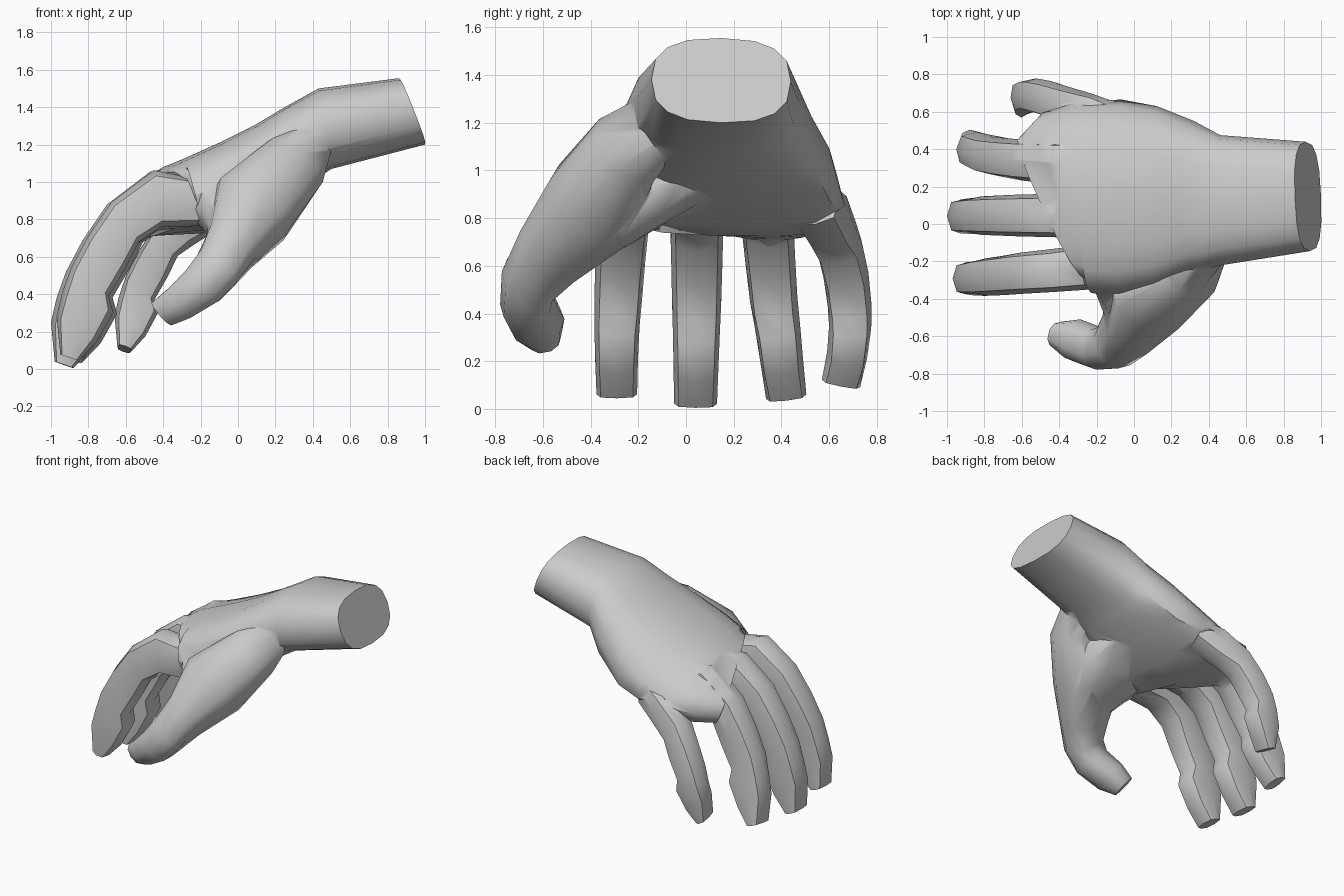
import bpy, bmesh, math
from mathutils import Vector

if "Cube" in bpy.data.objects:
    bpy.data.objects.remove(bpy.data.objects["Cube"])


def loft(name, sections, sides, power):
    """Skin rings; each ring is (back point, palm-side point, half width)."""
    mids = [(Vector(d) + Vector(p)) / 2 for d, p, w in sections]
    bm = bmesh.new()
    rings = []
    for i, (d, p, w) in enumerate(sections):
        up = (Vector(d) - Vector(p)) / 2
        path = mids[min(i + 1, len(mids) - 1)] - mids[max(i - 1, 0)]
        side = path.cross(up).normalized() * w
        ring = []
        for k in range(sides):
            a = 2 * math.pi * k / sides
            c, s = round(math.cos(a), 6), round(math.sin(a), 6)
            u = math.copysign(abs(c) ** (2 / power), c)
            v = math.copysign(abs(s) ** (2 / power), s)
            ring.append(bm.verts.new(mids[i] + side * u + up * v))
        rings.append(ring)
    for a, b in zip(rings, rings[1:]):
        for k in range(sides):
            n = (k + 1) % sides
            bm.faces.new((a[k], a[n], b[n], b[k]))
    bm.faces.new(rings[0])
    bm.faces.new(rings[-1])
    bmesh.ops.recalc_face_normals(bm, faces=bm.faces)
    mesh = bpy.data.meshes.new(name)
    bm.to_mesh(mesh)
    bm.free()
    obj = bpy.data.objects.new(name, mesh)
    bpy.context.collection.objects.link(obj)
    return obj


# Wrist and palm: back x, z, palm x, z, y min, y max
palm_rows = [
    (.86, 1.555, 1.0, 1.2, -.145, .44),
    (.43, 1.50, .50, 1.07, -.22, .475),
    (.25, 1.40, .36, .98, -.27, .55),
    (.10, 1.31, .14, .86, -.34, .63),
    (-.10, 1.21, -.03, .77, -.38, .665),
    (-.30, 1.12, -.20, .725, -.37, .66),
    (-.40, 1.08, -.29, .735, -.36, .62),
    (-.49, 1.02, -.36, .745, -.345, .52),
]
hand = loft("hand", [((a, (e + f) / 2, b), (c, (e + f) / 2, d), (f - e) / 2)
                     for a, b, c, d, e, f in palm_rows], 16, 2.6)
# Let the little-finger side of the palm droop
for v in hand.data.vertices:
    if v.co.x < .38 and v.co.y > .2:
        v.co.z -= .45 * (v.co.y - .2) ** 2 * (1.4 if v.co.z > .95 else .6)

# Fingers share one bent side profile: back x, z, palm x, z
finger_rows = [
    (-.30, 1.06, -.20, .80),
    (-.47, 1.055, -.43, .74),
    (-.70, .88, -.55, .66),
    (-.83, .69, -.62, .52),
    (-.92, .52, -.715, .36),
    (-.97, .38, -.69, .27),
    (-1.0, .25, -.78, .11),
    (-.98, .04, -.88, .005),
]


def finger(name, sx, dx, sz, dz, y0, y1, y2, w0, w1, back_lift, palm_lift):
    rows = []
    for i, (a, b, c, d) in enumerate(finger_rows):
        t = i / (len(finger_rows) - 1)
        y = y0 * (1 - t) * (1 - 2 * t) + y1 * 4 * t * (1 - t) + y2 * t * (2 * t - 1)
        root = 1 if i == 0 else 0
        rows.append(((a * sx + dx, y, b * sz + dz + back_lift * root),
                     (c * sx + dx, y, d * sz + dz + palm_lift * root),
                     w0 + (w1 - w0) * t))
    return loft(name, rows, 8, 3)


parts = [
    finger("index_finger", .98, .01, .97, .04, -.23, -.28, -.29, .12, .085, -.04, -.05),
    finger("middle_finger", 1, 0, 1, 0, .045, .045, .04, .12, .09, 0, -.03),
    finger("ring_finger", .98, .03, .98, .03, .32, .36, .42, .12, .085, -.05, -.03),
    finger("little_finger", .75, .09, .78, .09, .54, .68, .65, .105, .082, .03, .06),
]

# Thumb and its fleshy base
parts.append(loft("thumb", [
    ((.32, -.10, 1.32), (.45, -.10, 1.08), .13),
    ((.14, -.25, 1.20), (.44, -.25, .97), .16),
    ((-.12, -.37, .99), (.27, -.41, .72), .215),
    ((-.16, -.54, .75), (.09, -.59, .57), .16),
    ((-.21, -.65, .63), (-.01, -.66, .45), .125),
    ((-.28, -.66, .53), (-.10, -.67, .36), .115),
    ((-.38, -.62, .43), (-.24, -.62, .28), .115),
    ((-.46, -.59, .36), (-.35, -.59, .235), .07),
], 10, 2.4))

# Thick web of flesh between thumb and palm
parts.append(loft("thumb_web", [
    ((-.13, -.56, .73), (.12, -.52, .66), .11),
    ((-.20, -.38, .83), (.28, -.31, .80), .165),
    ((-.30, -.22, .92), (.30, -.13, .92), .17),
    ((-.25, .05, .98), (.22, .10, .98), .10),
], 12, 2.5))

# Fuse all parts into one skin
bpy.context.view_layer.objects.active = hand
hand.select_set(True)
for part in parts:
    mod = hand.modifiers.new("fuse", 'BOOLEAN')
    mod.operation = 'UNION'
    mod.solver = 'EXACT'
    mod.object = part
    bpy.ops.object.modifier_apply(modifier=mod.name)
    bpy.data.objects.remove(part)

bpy.ops.object.shade_smooth_by_angle(angle=math.radians(48))
